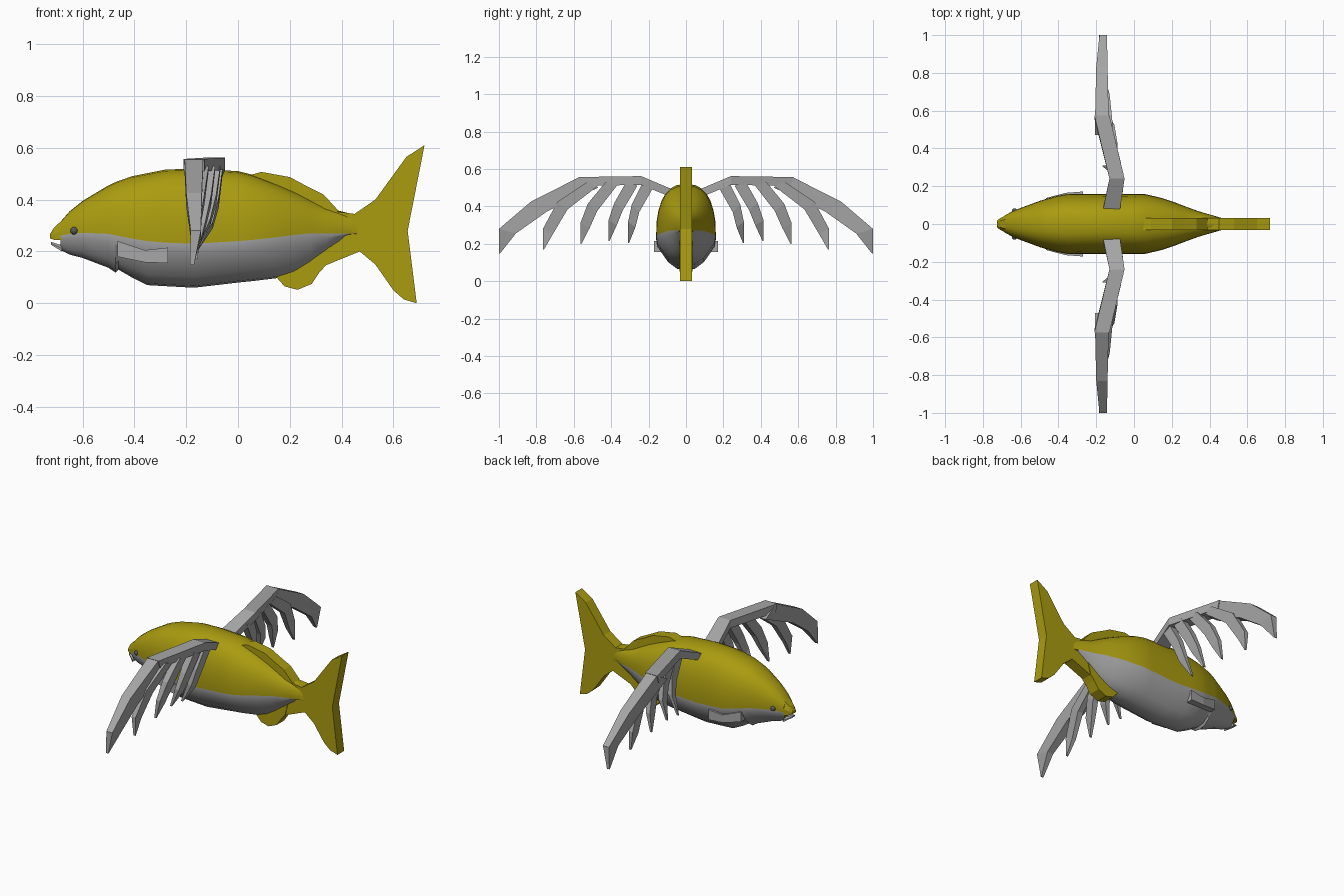
import bpy, bmesh, math

if "Cube" in bpy.data.objects:
    bpy.data.objects.remove(bpy.data.objects["Cube"])

def material(name, rgb):
    m = bpy.data.materials.new(name)
    m.diffuse_color = (*rgb, 1)
    m.use_nodes = True
    m.node_tree.nodes["Principled BSDF"].inputs["Base Color"].default_value = m.diffuse_color
    return m

OLIVE = material("olive yellow", (0.40, 0.33, 0.005))
GREY = material("pale grey", (0.38, 0.38, 0.38))
DARK = material("dark grey", (0.10, 0.10, 0.10))

def finish(bm, name, mats, smooth=None):
    bmesh.ops.recalc_face_normals(bm, faces=bm.faces)
    me = bpy.data.meshes.new(name)
    bm.to_mesh(me)
    bm.free()
    ob = bpy.data.objects.new(name, me)
    bpy.context.collection.objects.link(ob)
    for m in mats:
        me.materials.append(m)
    if smooth:
        bpy.ops.object.select_all(action='DESELECT')
        ob.select_set(True)
        bpy.context.view_layer.objects.active = ob
        bpy.ops.object.shade_smooth_by_angle(angle=math.radians(smooth))
    return ob

def loft(name, rings, mats, rule=None, smooth=None):
    """Skin a list of closed rings; rule(station, segment) picks a material slot."""
    bm = bmesh.new()
    vs = [[bm.verts.new(p) for p in r] for r in rings]
    n = len(vs[0])
    for i in range(len(vs) - 1):
        for j in range(n):
            k = (j + 1) % n
            f = bm.faces.new((vs[i][j], vs[i][k], vs[i + 1][k], vs[i + 1][j]))
            if rule:
                f.material_index = rule(i, j)
    bm.faces.new(vs[0])
    bm.faces.new(vs[-1])
    return finish(bm, name, mats, smooth)

def slab(name, outline, half, mat):
    """Side outline in x, z thickened across y."""
    bm = bmesh.new()
    a = [bm.verts.new((x, -half, z)) for x, z in outline]
    b = [bm.verts.new((x, half, z)) for x, z in outline]
    bm.faces.new(a)
    bm.faces.new(b[::-1])
    for i in range(len(a)):
        k = (i + 1) % len(a)
        bm.faces.new((a[i], a[k], b[k], b[i]))
    return finish(bm, name, [mat])

# Body: x, top, colour line, bottom, half width
stations = [
    (-0.685, 0.315, 0.262, 0.205, 0.045), (-0.65, 0.355, 0.268, 0.188, 0.064),
    (-0.60, 0.395, 0.272, 0.175, 0.085), (-0.50, 0.455, 0.268, 0.137, 0.122),
    (-0.472, 0.468, 0.262, 0.118, 0.131), (-0.462, 0.472, 0.26, 0.13, 0.133),
    (-0.41, 0.49, 0.25, 0.10, 0.148), (-0.35, 0.502, 0.24, 0.07, 0.159),
    (-0.28, 0.516, 0.234, 0.066, 0.16), (-0.17, 0.52, 0.23, 0.06, 0.16),
    (0.0, 0.51, 0.24, 0.08, 0.16), (0.06, 0.495, 0.245, 0.086, 0.158),
    (0.15, 0.46, 0.255, 0.097, 0.137), (0.22, 0.43, 0.264, 0.118, 0.113),
    (0.28, 0.40, 0.27, 0.15, 0.09), (0.34, 0.37, 0.27, 0.19, 0.068),
    (0.43, 0.347, 0.27, 0.262, 0.042), (0.47, 0.34, 0.27, 0.265, 0.03)]
N = 7
upper = [(math.cos(a) ** 0.8, math.sin(a) ** 0.8)
         for a in (math.pi / 2 * i / N for i in range(N))] + [(0, 1)]
lower = [(0.97, 0.25), (0.6, 0.75), (0.3, 0.96)]

def body_ring(s):
    x, zt, zs, zb, w = s
    half = [(0, zb)] + [(u * w, zs - v * (zs - zb)) for u, v in lower[::-1]]
    half += [(u * w, zs + v * (zt - zs)) for u, v in upper]
    return [(x, y, z) for y, z in half] + [(x, -y, z) for y, z in half[-2:0:-1]]

count = len(body_ring(stations[0]))
L = len(lower) + 1
loft("body", [body_ring(s) for s in stations], [OLIVE, GREY],
     lambda i, j: 1 if (j < L or j >= count - L) and i < 16 else 0, 32)

# Snout and lower jaw
def mouth_ring(x, lo, hi, w):
    return [(x, -w, lo), (x, w, lo), (x, w, (lo + hi) / 2), (x, w * 0.55, hi),
            (x, -w * 0.55, hi), (x, -w, (lo + hi) / 2)]
loft("snout", [mouth_ring(-0.725, 0.25, 0.268, 0.018), mouth_ring(-0.71, 0.245, 0.292, 0.03),
               mouth_ring(-0.68, 0.243, 0.32, 0.046)], [OLIVE])
loft("lower_jaw", [mouth_ring(-0.722, 0.226, 0.237, 0.014),
                   mouth_ring(-0.68, 0.2, 0.224, 0.04)], [GREY])

# Tail, belly fin and back fin
slab("tail_fin", [(0.33, 0.36), (0.45, 0.345), (0.53, 0.4), (0.65, 0.565), (0.72, 0.61),
                  (0.655, 0.28), (0.69, 0), (0.64, 0.015), (0.6, 0.05), (0.53, 0.15),
                  (0.47, 0.2), (0.34, 0.147), (0.3, 0.25)], 0.032, OLIVE)
slab("belly_fin", [(0.14, 0.11), (0.18, 0.065), (0.23, 0.052), (0.285, 0.075), (0.315, 0.12),
                   (0.34, 0.147), (0.36, 0.23), (0.25, 0.2), (0.16, 0.14)], 0.036, OLIVE)
slab("back_fin", [(0.03, 0.49), (0.09, 0.507), (0.2, 0.487), (0.26, 0.455), (0.33, 0.42),
                  (0.39, 0.355), (0.3, 0.33), (0.15, 0.4)], 0.033, OLIVE)

def strip(name, pts):
    """Blade through stations: upper y, z, lower y, z, centre x, half thickness."""
    loft(name, [[(x - t, yu, zu), (x + t, yu, zu), (x + t, yl, zl), (x - t, yl, zl)]
                for yu, zu, yl, zl, x, t in pts], [GREY])

# Trailing feathers: root y, bend y, bend z, tip y, tip z, root x, width
feathers = [(0.50, 0.66, 0.405, 0.765, 0.17, -0.135, 0.055),
            (0.40, 0.50, 0.395, 0.565, 0.20, -0.11, 0.05),
            (0.29, 0.36, 0.40, 0.415, 0.215, -0.09, 0.045),
            (0.20, 0.27, 0.39, 0.31, 0.205, -0.08, 0.04)]

for side, s in (("left", 1), ("right", -1)):
    # Wing arm
    strip(side + "_wing_arm", [
        (s * 0.07, 0.49, s * 0.08, 0.45, -0.12, 0.045), (s * 0.24, 0.562, s * 0.24, 0.515, -0.09, 0.04),
        (s * 0.575, 0.557, s * 0.56, 0.51, -0.17, 0.04)])
    # Leading feather
    strip(side + "_lead_feather", [
        (s * 0.57, 0.557, s * 0.47, 0.50, -0.17, 0.036), (s * 0.83, 0.425, s * 0.74, 0.375, -0.17, 0.03),
        (s * 1.0, 0.28, s * 0.91, 0.255, -0.163, 0.02), (s * 1.0, 0.147, s * 0.993, 0.15, -0.178, 0.008)])
    for i, (ry, by, bz, ty, tz, x, w) in enumerate(feathers):
        strip(f"{side}_feather_{i + 1}", [
            (s * (ry + 0.03), 0.53, s * (ry - 0.03), 0.51, x, 0.022),
            (s * (by + w / 2), bz + 0.02, s * (by - w / 2), bz - 0.02, x - 0.012, 0.018),
            (s * ty, tz + 0.11, s * (ty - w), tz + 0.085, x - 0.03, 0.013),
            (s * ty, tz, s * (ty - 0.006), tz, -0.16, 0.006)])
    # Side fin: thin bent paddle
    rings = [[(x, s * yi, lo), (x, s * yo, lo), (x, s * yo, hi), (x, s * yi, hi)]
             for x, yi, yo, lo, hi in ((-0.465, 0.10, 0.138, 0.18, 0.24), (-0.36, 0.13, 0.165, 0.158, 0.205),
                                       (-0.27, 0.13, 0.172, 0.155, 0.215))]
    loft(side + "_side_fin", rings, [GREY])
    # Eye
    bm = bmesh.new()
    bmesh.ops.create_uvsphere(bm, u_segments=12, v_segments=8, radius=0.015)
    bmesh.ops.translate(bm, verts=bm.verts, vec=(-0.632, s * 0.068, 0.28))
    finish(bm, side + "_eye", [DARK], 40)
